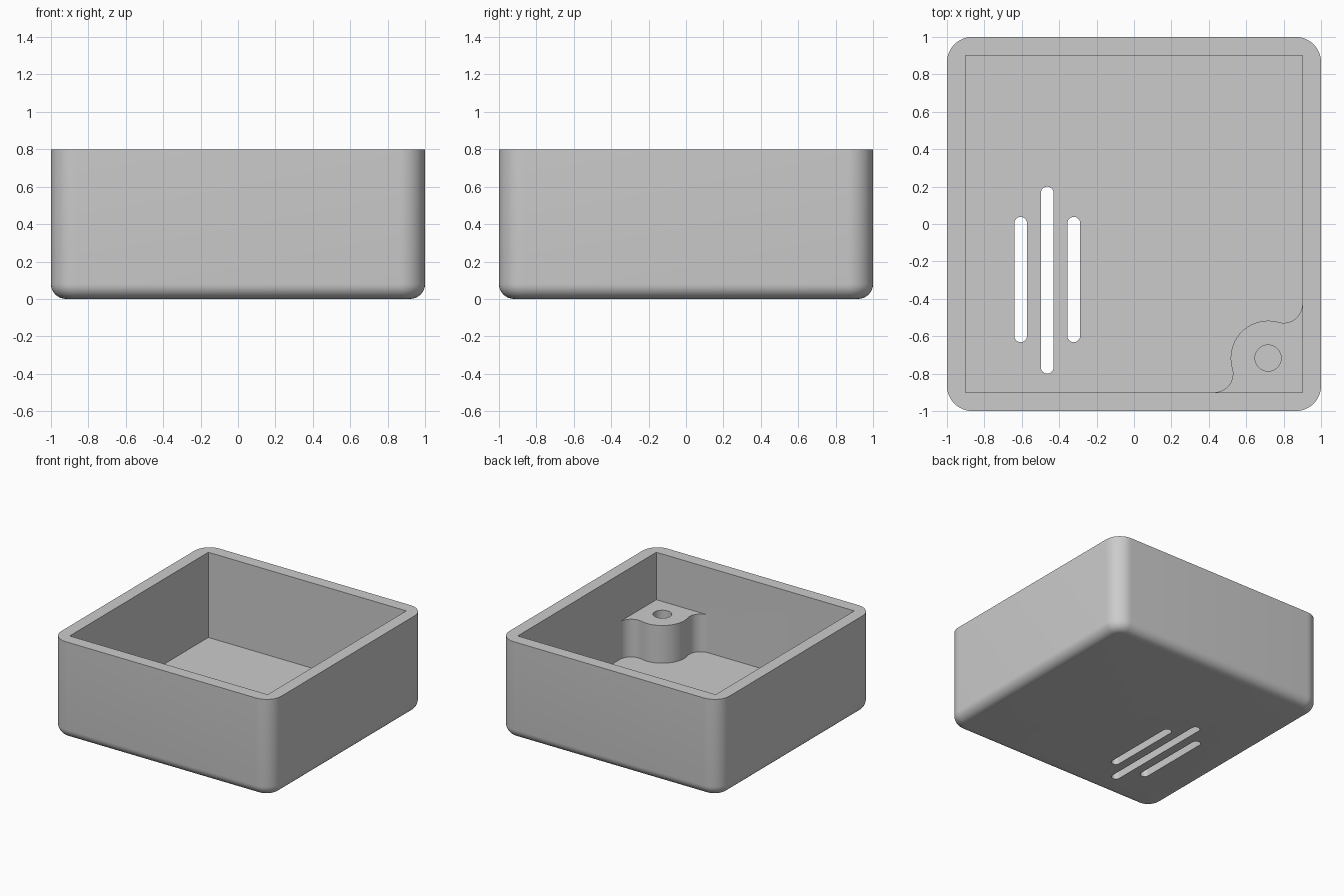
import bpy
import math
from math import pi, cos, sin

if "Cube" in bpy.data.objects:
    bpy.data.objects.remove(bpy.data.objects["Cube"])

HEIGHT, FLOOR, INNER = 0.8, 0.1, 0.9
CORNER, EDGE = 0.135, 0.08

grey = bpy.data.materials.new("light grey plastic")
grey.use_nodes = True
colour = (0.6, 0.6, 0.6, 1)
grey.diffuse_color = colour
grey.node_tree.nodes["Principled BSDF"].inputs["Base Color"].default_value = colour


def arc(cx, cy, r, start, end, steps=12):
    return [(cx + r * cos(start + (end - start) * i / steps),
             cy + r * sin(start + (end - start) * i / steps)) for i in range(steps + 1)]


def rounded_outline(hx, hy, r, steps=12):
    points = []
    for k, (sx, sy) in enumerate([(1, 1), (-1, 1), (-1, -1), (1, -1)]):
        points += arc(sx * (hx - r), sy * (hy - r), r, k * pi / 2, (k + 1) * pi / 2, steps)
    return points


def loft(name, layers):
    """Closed solid through (outline, z) layers, bottom to top."""
    n = len(layers[0][0])
    verts = [(x, y, z) for outline, z in layers for x, y in outline]
    faces = [list(reversed(range(n))), list(range(len(verts) - n, len(verts)))]
    for k in range(len(layers) - 1):
        for i in range(n):
            j = (i + 1) % n
            faces.append([k * n + i, k * n + j, (k + 1) * n + j, (k + 1) * n + i])
    mesh = bpy.data.meshes.new(name)
    mesh.from_pydata(verts, [], faces)
    mesh.materials.append(grey)
    obj = bpy.data.objects.new(name, mesh)
    bpy.context.collection.objects.link(obj)
    return obj


def prism(name, outline, z0, z1):
    return loft(name, [(outline, z0), (outline, z1)])


def combine(target, tool, operation):
    mod = target.modifiers.new(tool.name, "BOOLEAN")
    mod.operation, mod.object, mod.solver = operation, tool, "EXACT"
    bpy.context.view_layer.objects.active = target
    bpy.ops.object.modifier_apply(modifier=mod.name)
    bpy.data.objects.remove(tool)


# Outer body with rounded upright corners and a rounded bottom edge
layers = []
for i in range(9):
    a = i / 8 * pi / 2
    inset = EDGE * (1 - sin(a))
    layers.append((rounded_outline(1 - inset, 1 - inset, CORNER - inset), EDGE * (1 - cos(a))))
layers.append((layers[-1][0], HEIGHT))
box = loft("open_box", layers)

# Square-cornered cavity
square = [(-INNER, -INNER), (INNER, -INNER), (INNER, INNER), (-INNER, INNER)]
combine(box, prism("cavity_cutter", square, FLOOR, HEIGHT + 0.2), "DIFFERENCE")

# Screw boss in the front left corner, blended into both walls
c, R, f = 0.717, 0.2, 0.1
u = INNER - f - c
v = math.sqrt((R + f) ** 2 - u * u)
lean = math.atan2(v, u)
sink = INNER + 0.04
outline = [(sink, -sink), (sink, -c + v)]
outline += arc(c + u, -c + v, f, 0, lean - pi)
outline += arc(c, -c, R, lean, 1.5 * pi - lean, 28)[1:]
outline += arc(c - v, -c - u, f, pi / 2 - lean, -pi / 2)[1:]
outline += [(c - v, -sink)]
combine(box, prism("screw_boss", outline, FLOOR - 0.04, 0.41), "UNION")

# Blind screw hole
combine(box, prism("hole_cutter", arc(c, -c, 0.07, 0, 2 * pi, 32)[:-1], FLOOR, 0.6), "DIFFERENCE")

# Three vent slots through the floor
for x, y, half in [(-0.606, -0.297, 0.335), (-0.464, -0.3, 0.5), (-0.322, -0.297, 0.335)]:
    w = 0.034
    slot = arc(x, y + half - w, w, 0, pi) + arc(x, y - half + w, w, pi, 2 * pi)
    combine(box, prism("slot_cutter", slot, -0.1, FLOOR + 0.1), "DIFFERENCE")

# Smooth curves, crisp edges
bpy.ops.object.select_all(action="DESELECT")
box.select_set(True)
bpy.context.view_layer.objects.active = box
bpy.ops.object.shade_smooth_by_angle(angle=math.radians(30))
